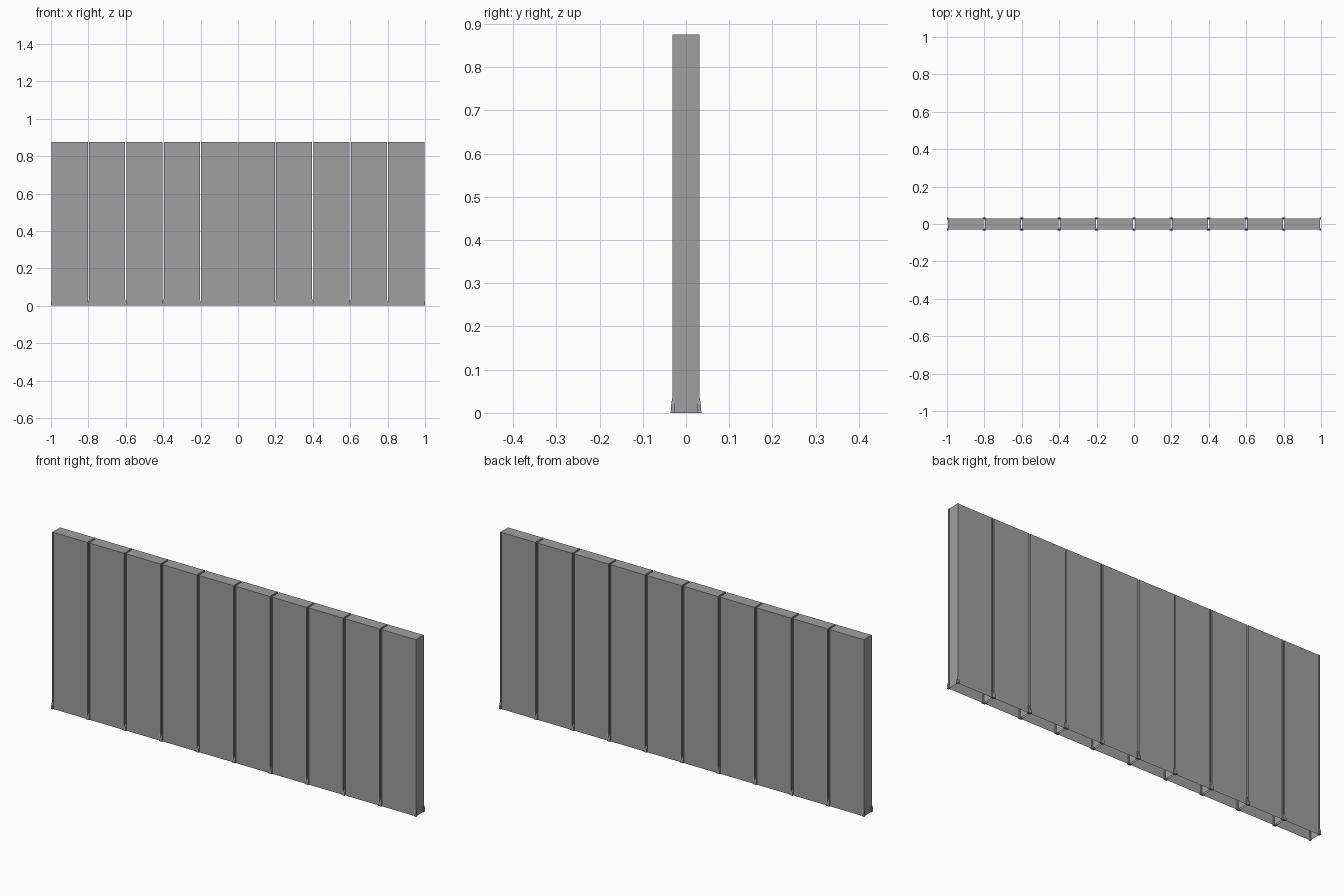
import bpy, bmesh

if "Cube" in bpy.data.objects:
    bpy.data.objects.remove(bpy.data.objects["Cube"])

HEIGHT = 0.875
PITCH = 0.2
COUNT = 10
HALF_W = 0.0955
HALF_D = 0.03

# dark grey paint
grey = bpy.data.materials.new("dark_grey")
grey.diffuse_color = (0.35, 0.35, 0.35, 1)
grey.use_nodes = True
grey.node_tree.nodes["Principled BSDF"].inputs["Base Color"].default_value = grey.diffuse_color


def make_object(name, bm, mirror=False):
    bmesh.ops.recalc_face_normals(bm, faces=bm.faces)
    mesh = bpy.data.meshes.new(name)
    bm.to_mesh(mesh)
    bm.free()
    mesh.materials.append(grey)
    obj = bpy.data.objects.new(name, mesh)
    bpy.context.collection.objects.link(obj)
    obj.location.x = -PITCH * (COUNT - 1) / 2
    if mirror:
        m = obj.modifiers.new("mirror", 'MIRROR')
        m.use_axis = (True, True, False)
        m.use_mirror_merge = False
    a = obj.modifiers.new("row", 'ARRAY')
    a.count = COUNT
    a.use_relative_offset = False
    a.use_constant_offset = True
    a.constant_offset_displace = (PITCH, 0, 0)
    return obj


def loft(rects, cap_bottom=True):
    """Join rectangles (x0, x1, y0, y1, z) from bottom to top."""
    bm = bmesh.new()
    rings = [[bm.verts.new((x, y, z)) for x, y in
              ((x0, y0), (x1, y0), (x1, y1), (x0, y1))]
             for x0, x1, y0, y1, z in rects]
    for low, high in zip(rings, rings[1:]):
        for i in range(4):
            j = (i + 1) % 4
            bm.faces.new((low[i], low[j], high[j], high[i]))
    bm.faces.new(rings[-1])
    if cap_bottom:
        bm.faces.new(rings[0][::-1])
    return bm


# hollow wall panels, open underneath
make_object("wall_panels", loft([
    (-HALF_W, HALF_W, -HALF_D, HALF_D, 0),
    (-HALF_W, HALF_W, -HALF_D, HALF_D, HEIGHT)], cap_bottom=False))

# slim strips wrapping the panel corners, with flared feet
make_object("corner_strips", loft([
    (0.091, 0.100, 0.025, 0.0355, 0),
    (0.091, 0.0995, 0.025, 0.0345, 0.018),
    (0.091, 0.0968, 0.025, 0.0315, 0.036),
    (0.091, 0.0968, 0.025, 0.0315, HEIGHT)]), mirror=True)
